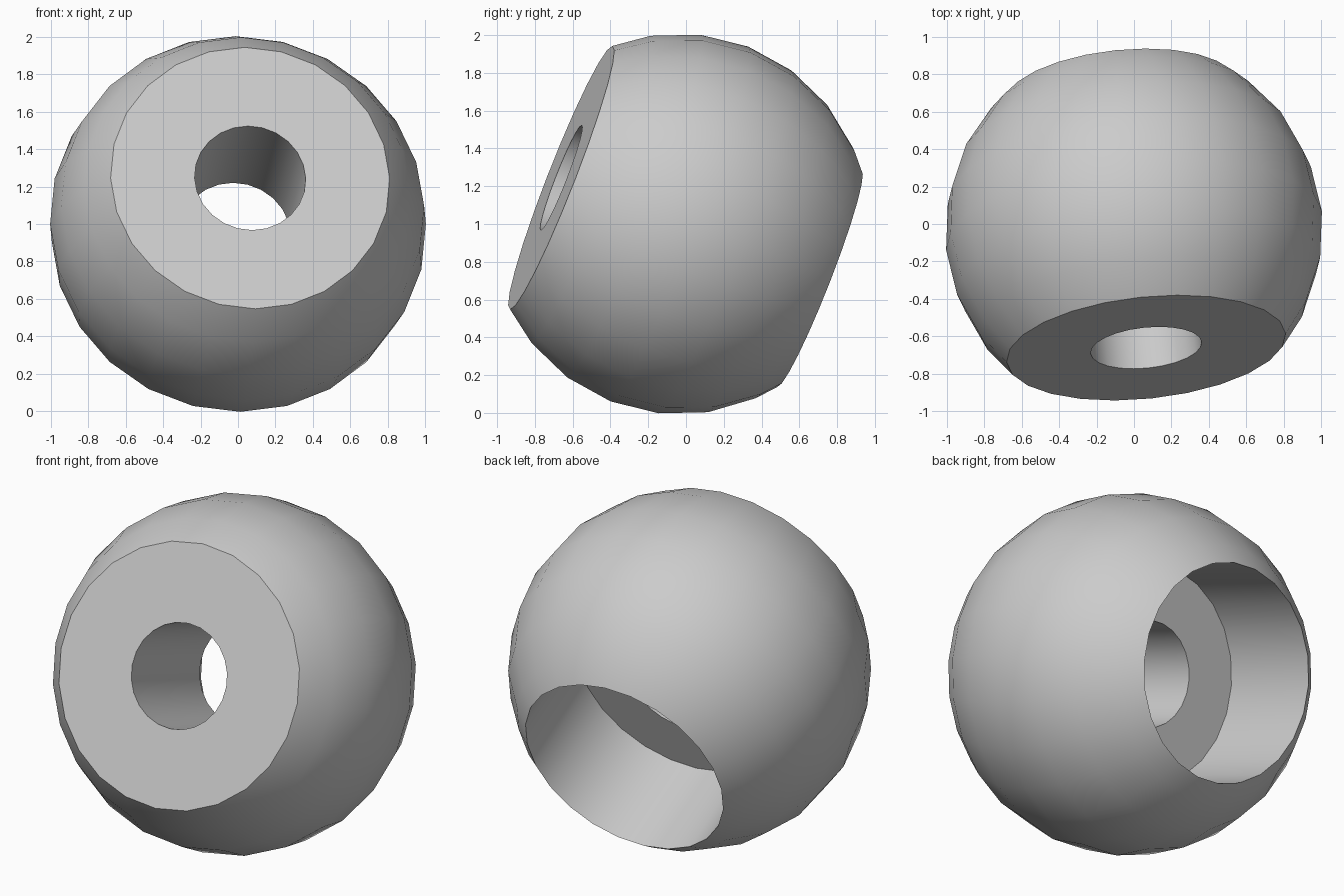
import bpy
import bmesh
import math
from mathutils import Vector, Matrix

if "Cube" in bpy.data.objects:
    bpy.data.objects.remove(bpy.data.objects["Cube"], do_unlink=True)

RADIUS = 1.008
SEGMENTS = 24
HOLE, BORE = 0.298, 0.615
FACE, FLOOR = 0.675, -0.16
CENTRE = Vector((0, -0.035, 1))
AXIS = Vector((0.096, -0.927, 0.363)).normalized()


def on_ball(height):
    return math.sqrt(RADIUS ** 2 - height ** 2)


# Half section around the bore axis: flat face, ball, counterbore, through hole
profile = [(HOLE, FACE), (on_ball(FACE), FACE)]
for degrees in range(60, 136, 15):
    a = math.radians(degrees)
    profile.append((RADIUS * math.sin(a), RADIUS * math.cos(a)))
profile += [(BORE, -on_ball(BORE)), (BORE, FLOOR), (HOLE, FLOOR)]

# Lathe the section into a closed solid
bm = bmesh.new()
verts = [bm.verts.new((r, 0, h)) for r, h in profile]
edges = [bm.edges.new((v, verts[i - 1])) for i, v in enumerate(verts)]
bmesh.ops.spin(bm, geom=verts + edges, cent=(0, 0, 0), axis=(0, 0, 1),
               angle=math.tau, steps=SEGMENTS, use_duplicate=False)
bmesh.ops.remove_doubles(bm, verts=bm.verts, dist=0.0005)
bmesh.ops.recalc_face_normals(bm, faces=bm.faces)

# Tilt the axis and lift the ball onto the ground
tilt = AXIS.to_track_quat('Z', 'Y').to_matrix().to_4x4()
bm.transform(Matrix.Translation(CENTRE) @ tilt)
mesh = bpy.data.meshes.new("bored_ball")
bm.to_mesh(mesh)
bm.free()
ball = bpy.data.objects.new("bored_ball", mesh)
bpy.context.collection.objects.link(ball)

# Plain grey finish
grey = bpy.data.materials.new("light_grey")
grey.use_nodes = True
colour = (0.6, 0.6, 0.6, 1)
grey.diffuse_color = colour
grey.node_tree.nodes["Principled BSDF"].inputs["Base Color"].default_value = colour
mesh.materials.append(grey)

# Smooth the curved walls, keep the rims sharp
bpy.ops.object.select_all(action='DESELECT')
ball.select_set(True)
bpy.context.view_layer.objects.active = ball
bpy.ops.object.shade_smooth_by_angle(angle=math.radians(30))
